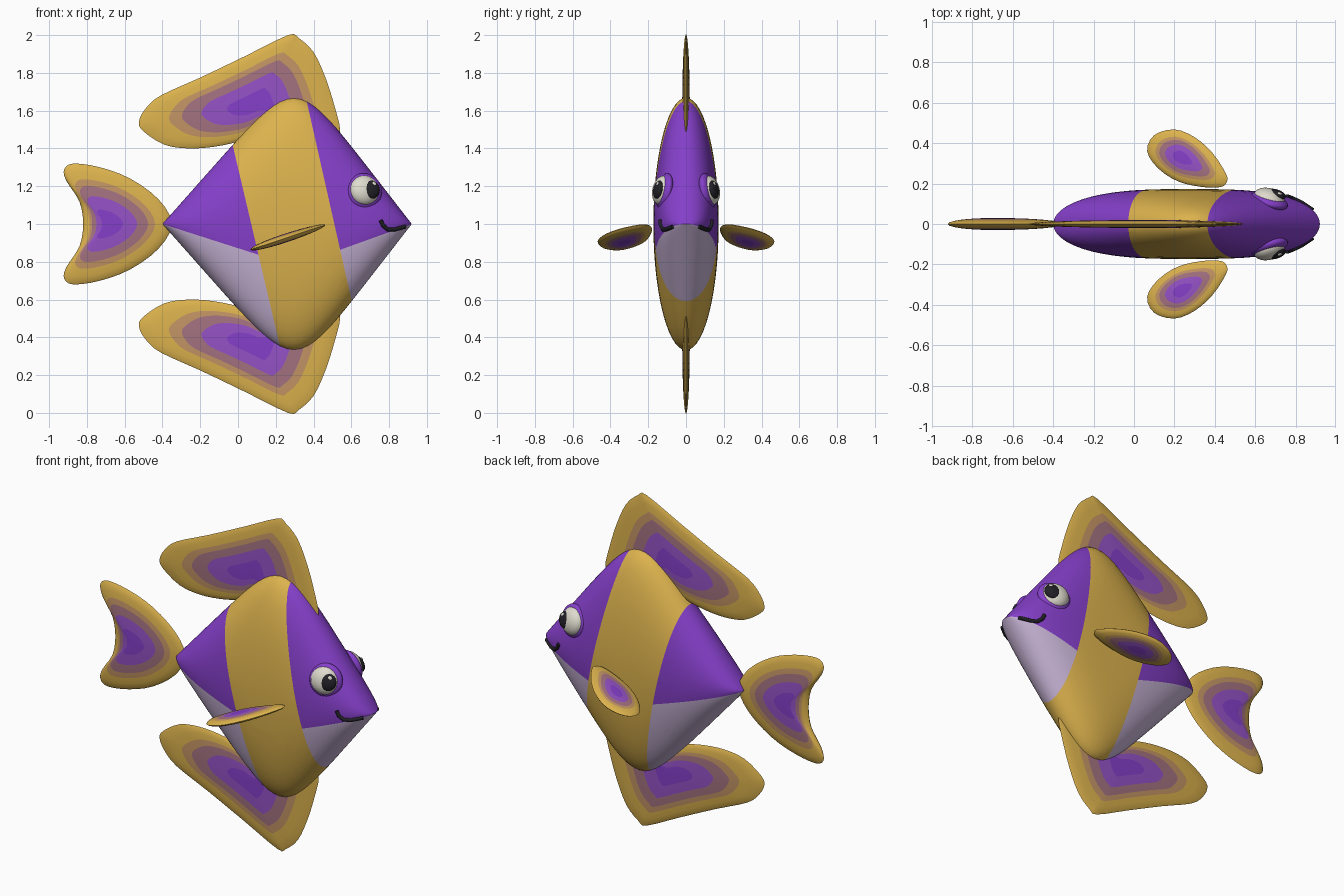
import bpy, bmesh
from math import cos, sin, pi, sqrt
from mathutils import Vector

cube = bpy.data.objects.get("Cube")
if cube:
    bpy.data.objects.remove(cube, do_unlink=True)


def material(name, r, g, b):
    m = bpy.data.materials.new(name)
    m.use_nodes = True
    m.diffuse_color = (r, g, b, 1)
    node = next(n for n in m.node_tree.nodes if n.type == 'BSDF_PRINCIPLED')
    node.inputs["Base Color"].default_value = (r, g, b, 1)
    node.inputs["Roughness"].default_value = 0.6
    return m


gold = material("gold", 0.72, 0.45, 0.075)
purple = material("purple", 0.235, 0.05, 0.59)
lilac = material("lilac", 0.58, 0.46, 0.68)
tan = material("tan", 0.55, 0.30, 0.13)
mauve = material("mauve", 0.37, 0.17, 0.22)
violet = material("violet", 0.30, 0.085, 0.57)
white = material("eye_white", 0.74, 0.71, 0.62)
black = material("black", 0.015, 0.015, 0.02)


def finish(bm, name, mats, angle=50):
    bmesh.ops.recalc_face_normals(bm, faces=bm.faces)
    mesh = bpy.data.meshes.new(name)
    bm.to_mesh(mesh)
    bm.free()
    for m in mats:
        mesh.materials.append(m)
    obj = bpy.data.objects.new(name, mesh)
    bpy.context.collection.objects.link(obj)
    bpy.ops.object.select_all(action='DESELECT')
    obj.select_set(True)
    bpy.context.view_layer.objects.active = obj
    bpy.ops.object.shade_smooth_by_angle(angle=angle * pi / 180)
    return obj


# Body: elliptical sections along x inside a rounded diamond
BACK, NOSE = -0.4, 0.92
MID, HALF = (BACK + NOSE) / 2, (NOSE - BACK) / 2


def body_height(x):
    a, b = 1.13 * (x - BACK), 1.29 * (NOSE - x)
    return (a ** -4 + b ** -4) ** -0.25


def body_width(x):
    u = (x - MID) / HALF
    return 0.173 * sqrt(1 - abs(u) ** (3.2 if u > 0 else 2.8))


def body_side(x, z):
    k = min(1, abs(z - 1) / body_height(x))
    return body_width(x) * sqrt(1 - k * k)


def build_body():
    bm = bmesh.new()
    rings, steps, seg = [], 56, 56
    for i in range(1, steps):
        x = MID - HALF * cos(pi * i / steps)
        h, w = body_height(x), body_width(x)
        rings.append([bm.verts.new((x, w * cos(2 * pi * j / seg), 1 + h * sin(2 * pi * j / seg)))
                      for j in range(seg)])
    for r, q in zip(rings, rings[1:]):
        for j in range(seg):
            k = (j + 1) % seg
            bm.faces.new((r[j], r[k], q[k], q[j]))
    for ring, x in ((rings[0], BACK), (rings[-1], NOSE)):
        tip = bm.verts.new((x, 0, 1))
        for j in range(seg):
            bm.faces.new((tip, ring[j], ring[(j + 1) % seg]))
    # Cut along the stripe edges and the belly edges
    cuts = (((0.07, 0, 1), (1, 0, 0.235)), ((0.51, 0, 1), (1, 0, 0.225)),
            ((BACK, 0, 1), (0.32, 0, 1)), ((NOSE, 0, 1), (-0.36, 0, 1)))
    for co, no in cuts:
        bmesh.ops.bisect_plane(bm, geom=bm.verts[:] + bm.edges[:] + bm.faces[:],
                               dist=1e-5, plane_co=co, plane_no=no)

    def above(p, cut):
        return (p - Vector(cut[0])).dot(Vector(cut[1])) > 0

    for f in bm.faces:
        p = f.calc_center_median()
        behind, ahead = not above(p, cuts[0]), above(p, cuts[1])
        if not behind and not ahead:
            f.material_index = 0
        else:
            f.material_index = 1 if above(p, cuts[2] if behind else cuts[3]) else 2
    finish(bm, "body", (gold, purple, lilac), 80)


build_body()


# Fins: lens-shaped plates with concentric colour bands
def smooth_loop(pts, sub=3):
    pts = [Vector(p) for p in pts]
    out, n = [], len(pts)
    for i in range(n):
        a, b, c, d = (pts[(i + k) % n] for k in (-1, 0, 1, 2))
        for s in range(sub):
            t = s / sub
            out.append(b + (c - a) * (t / 2) + (2 * a - 5 * b + 4 * c - d) * (t * t / 2)
                       + (3 * b - a - 3 * c + d) * (t ** 3 / 2))
    return out


BANDS = ((1, 0), (0.96, 0), (0.86, 0), (0.74, 1), (0.63, 2), (0.46, 3), (0.24, 4), (0.1, 4))


def fin(name, outline, centre, thick, place):
    bm = bmesh.new()
    loop, c = smooth_loop(outline), Vector(centre)
    n = len(loop)
    rim = [bm.verts.new(place(p.x, p.y, 0)) for p in loop]
    for side in (-1, 1):
        prev = rim
        for k, (s, _) in enumerate(BANDS[1:]):
            t = side * thick * sqrt(1 - s * s)
            ring = [bm.verts.new(place(*(c + (p - c) * s), t)) for p in loop]
            for j in range(n):
                f = bm.faces.new((prev[j], prev[(j + 1) % n], ring[(j + 1) % n], ring[j]))
                f.material_index = BANDS[k][1]
            prev = ring
        tip = bm.verts.new(place(c.x, c.y, side * thick))
        for j in range(n):
            bm.faces.new((prev[j], prev[(j + 1) % n], tip)).material_index = 4
    finish(bm, name, (gold, tan, mauve, violet, purple))


tail_half = [(-0.42, 0.13), (-0.57, 0.24), (-0.73, 0.30), (-0.87, 0.32),
             (-0.92, 0.29), (-0.91, 0.23), (-0.84, 0.12)]
tail = [(-0.35, 0)] + tail_half + [(-0.82, 0)] + [(x, -z) for x, z in reversed(tail_half)]
fin("tail_fin", tail, (-0.69, 0), 0.03, lambda u, v, t: (u, t, 1 + v))

sail = [(-0.525, 0.54), (-0.49, 0.61), (-0.41, 0.68), (-0.2, 0.775), (0.04, 0.89), (0.265, 1.0),
        (0.32, 0.985), (0.40, 0.91), (0.465, 0.77), (0.515, 0.61), (0.54, 0.49), (0.49, 0.45),
        (0.33, 0.50), (0.16, 0.505), (0.01, 0.44), (-0.12, 0.41), (-0.26, 0.40),
        (-0.39, 0.42), (-0.50, 0.49)]
for name, sign in (("top_fin", 1), ("bottom_fin", -1)):
    fin(name, sail, (0.09, 0.63), 0.02, lambda u, v, t: (u, t, 1 + sign * v))

paddle = [(0.46, 0.21), (0.455, 0.25), (0.39, 0.35), (0.30, 0.43), (0.20, 0.468), (0.10, 0.44),
          (0.065, 0.36), (0.12, 0.275), (0.22, 0.21), (0.34, 0.183), (0.43, 0.183)]


# Eye parts: flattened spheres facing outward from the head
def eye_part(name, side, mat, shift, radius, depth):
    centre = Vector((0.67, side * 0.115, 1.175))
    out = Vector((0.3, side, 0.22)).normalized()
    along = (Vector((1, 0, 0)) - out * out.x).normalized()
    up = out.cross(along) * -side
    if up.z < 0:
        up = -up
    bm = bmesh.new()
    bmesh.ops.create_uvsphere(bm, u_segments=28, v_segments=16, radius=1)
    for v in bm.verts:
        a, b, d = v.co
        v.co = (centre + along * (a * radius + shift[0]) + up * (b * radius + shift[1])
                + out * (d * depth + shift[2]))
    finish(bm, name, (mat,), 80)


# Mouth: a bent tube lying on the cheek
def mouth(name, side):
    pts = [(0.755, 1.02), (0.768, 0.992), (0.793, 0.971), (0.83, 0.971), (0.885, 0.986)]
    cu = bpy.data.curves.new(name, 'CURVE')
    cu.dimensions = '3D'
    cu.bevel_depth = 0.011
    cu.bevel_resolution = 2
    cu.use_fill_caps = True
    sp = cu.splines.new('POLY')
    sp.points.add(len(pts) - 1)
    for p, (x, z) in zip(sp.points, pts):
        p.co = (x, side * (body_side(x, z) + 0.003), z, 1)
    cu.materials.append(black)
    bpy.context.collection.objects.link(bpy.data.objects.new(name, cu))


for label, side in (("back", 1), ("front", -1)):
    fin(label + "_side_fin", paddle, (0.24, 0.33), 0.022,
        lambda u, v, t: (u - 0.3 * t, side * v, 0.925 + 0.33 * (u - 0.25) + t))
    eye_part(label + "_eyelid", side, purple, (0, 0, 0), 0.096, 0.036)
    eye_part(label + "_eyeball", side, white, (-0.004, 0, 0.01), 0.08, 0.05)
    eye_part(label + "_pupil", side, black, (0.022, 0, 0.04), 0.05, 0.024)
    eye_part(label + "_glint", side, white, (0.036, 0.028, 0.054), 0.013, 0.007)
    mouth(label + "_mouth", side)
